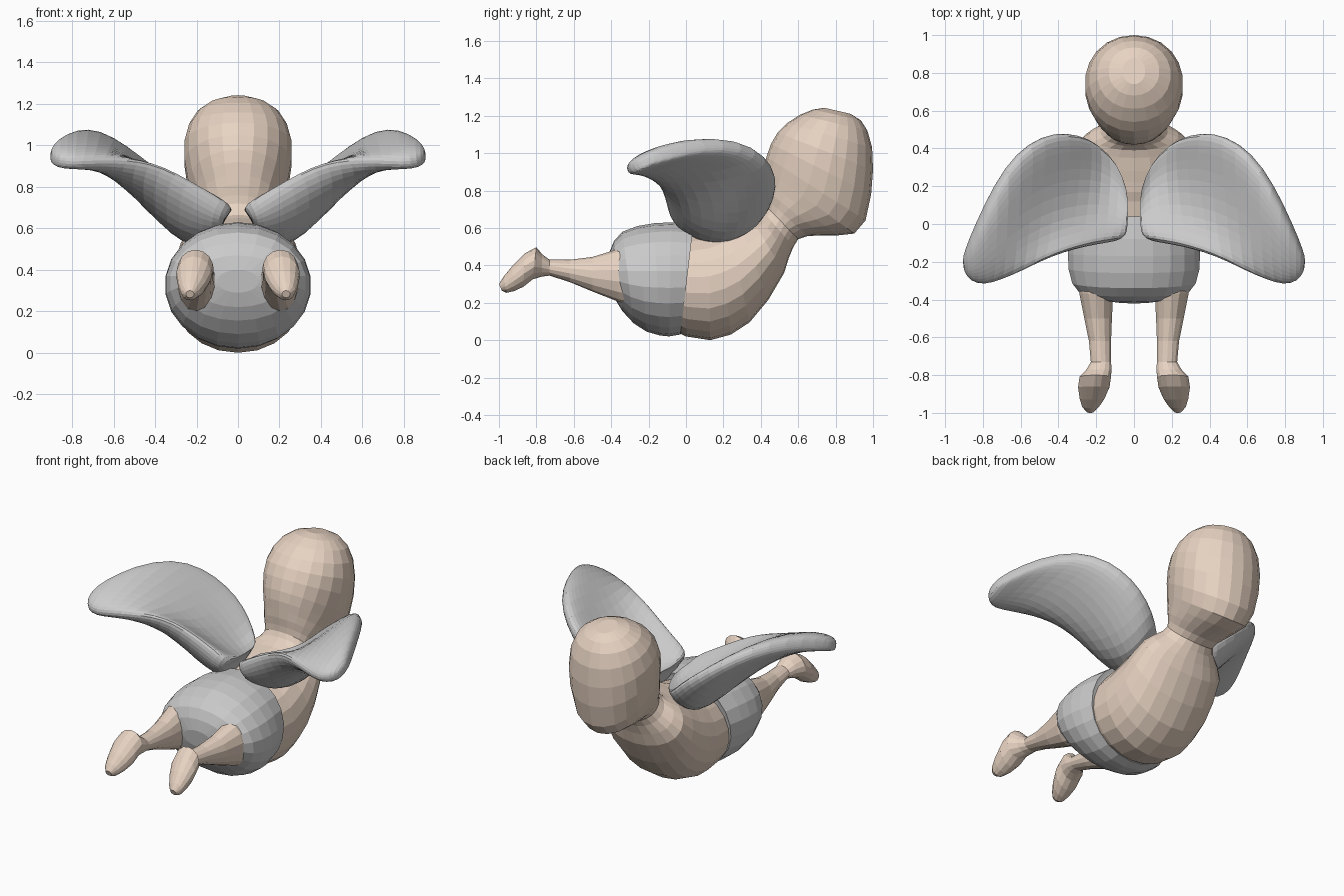
import bpy, bmesh, math
from mathutils import Vector


def spow(v, p):
    return math.copysign(abs(v) ** p, v)


def skin(name, rings, mat=None, levels=0):
    """Join closed rings of points into one capped, flat-shaded mesh."""
    bm = bmesh.new()
    loops = [[bm.verts.new(p) for p in r] for r in rings]
    n = len(loops[0])
    for a, b in zip(loops, loops[1:]):
        for i in range(n):
            j = (i + 1) % n
            bm.faces.new((a[i], a[j], b[j], b[i]))
    # caps as triangle fans
    for lp in (loops[0], loops[-1]):
        c = bm.verts.new(sum((v.co for v in lp), Vector()) / n)
        for i in range(n):
            bm.faces.new((lp[i], lp[(i + 1) % n], c))
    bmesh.ops.recalc_face_normals(bm, faces=bm.faces)
    me = bpy.data.meshes.new(name)
    bm.to_mesh(me)
    bm.free()
    ob = bpy.data.objects.new(name, me)
    bpy.context.collection.objects.link(ob)
    if mat:
        me.materials.append(mat)
    if levels:
        mod = ob.modifiers.new("smooth", 'SUBSURF')
        mod.levels = mod.render_levels = levels
    return ob


def tube(name, sections, n, p=1.0, side=1, mat=None):
    """Sections: upper y, z, lower y, z, half width, centre x."""
    rings = []
    for y1, z1, y2, z2, w, cx in sections:
        top, low = Vector((side * cx, y1, z1)), Vector((side * cx, y2, z2))
        mid, half = (top + low) / 2, (top - low) / 2
        rings.append([mid + half * spow(math.cos(t), p) + Vector((w * spow(math.sin(t), p), 0, 0))
                      for t in (2 * math.pi * i / n for i in range(n))])
    return skin(name, rings, mat)


tan = bpy.data.materials.new("tan")
tan.diffuse_color = (0.80, 0.65, 0.54, 1)

# torso, neck and head in one skin
torso = [
    (-.03, .55, -.06, .05, .30), (.03, .57, .00, .02, .313), (.12, .59, .13, .0, .318),
    (.17, .61, .24, .03, .315), (.22, .62, .34, .095, .31), (.28, .635, .44, .215, .30),
    (.35, .65, .525, .36, .28), (.39, .665, .55, .44, .235), (.41, .69, .575, .50, .18),
    (.425, .72, .60, .54, .155),
    (.425, .76, .65, .557, .165), (.42, .81, .73, .56, .185), (.42, .86, .81, .56, .20),
    (.42, .92, .90, .57, .22), (.43, .98, .96, .64, .243), (.455, 1.05, .99, .78, .26),
    (.49, 1.11, 1.0, .91, .26), (.54, 1.16, .995, 1.03, .238), (.61, 1.205, .97, 1.12, .195),
    (.68, 1.233, .935, 1.175, .135), (.74, 1.242, .88, 1.21, .06)]
tube("body_and_head", [s + (0,) for s in torso], 22, 0.97, mat=tan)

# diaper
diaper = [
    (-.42, .40, -.405, .29, .10), (-.41, .47, -.38, .22, .22), (-.385, .53, -.34, .155, .29),
    (-.34, .58, -.28, .09, .33), (-.26, .61, -.21, .045, .35), (-.17, .625, -.14, .025, .353),
    (-.08, .63, -.09, .02, .345), (.04, .62, -.03, .03, .325), (.035, .60, -.03, .04, .31)]
tube("diaper", [s + (0,) for s in diaper], 22, 0.98)

# legs with feet
leg = [
    (-.25, .50, -.25, .18, .10, .20), (-.37, .485, -.36, .205, .092, .20),
    (-.50, .445, -.50, .26, .075, .19), (-.62, .43, -.62, .31, .06, .18),
    (-.73, .43, -.73, .345, .055, .175), (-.77, .46, -.77, .34, .068, .185),
    (-.80, .497, -.82, .325, .085, .205), (-.86, .465, -.87, .285, .085, .213),
    (-.93, .395, -.92, .262, .067, .222), (-.975, .34, -.96, .253, .045, .23),
    (-1.0, .30, -.985, .265, .02, .232)]

# wing stations: leading edge point, trailing edge point, dish depth, half thickness
wing = [
    ((.05, .13, .66), (.05, -.05, .665), .0, .03),
    ((.055, .20, .65), (.065, -.085, .69), .04, .075),
    ((.11, .33, .63), (.13, -.10, .74), .10, .088),
    ((.205, .43, .67), (.25, -.12, .815), .145, .088),
    ((.30, .48, .775), (.38, -.155, .885), .14, .085),
    ((.42, .49, .87), (.49, -.20, .91), .09, .078),
    ((.55, .44, .97), (.60, -.255, .915), .035, .07),
    ((.68, .31, 1.045), (.71, -.30, .91), -.01, .064),
    ((.79, .10, 1.05), (.80, -.325, .905), -.015, .058),
    ((.875, -.09, 1.0), (.87, -.30, .915), -.01, .05),
    ((.905, -.18, .97), (.90, -.25, .935), .0, .028)]


def wing_rings(side, n=18):
    mids = [(Vector(a) + Vector(b)) / 2 for a, b, _, _ in wing]
    rings = []
    for k, (a, b, dip, th) in enumerate(wing):
        half = (Vector(a) - Vector(b)) / 2
        span = mids[min(k + 1, len(mids) - 1)] - mids[max(k - 1, 0)]
        up = span.cross(half).normalized()
        ring = []
        for i in range(n):
            t = 2 * math.pi * i / n
            c, s = spow(math.cos(t), .8), spow(math.sin(t), .65)
            v = mids[k] + half * c + up * th * s - Vector((0, 0, dip * (1 - c * c)))
            ring.append(Vector((v.x * side, v.y, v.z)))
        rings.append(ring)
    return rings


for side, label in ((1, "right"), (-1, "left")):
    tube(label + "_leg", leg, 14, side=side, mat=tan)
    skin(label + "_wing", wing_rings(side), levels=1)
